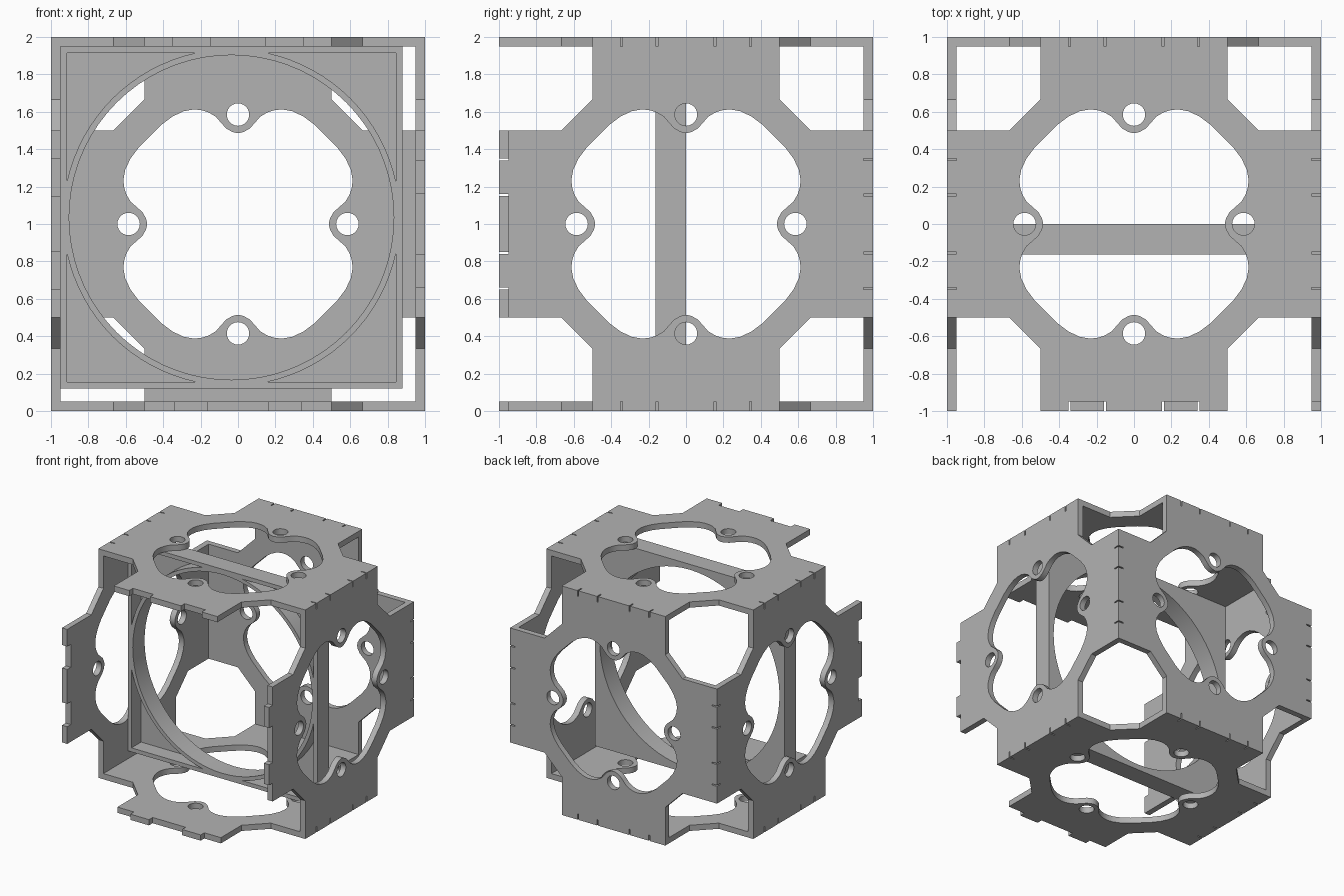
import bpy, bmesh
from math import cos, sin, pi, sqrt, atan2
from mathutils import Matrix, Vector

cube = bpy.data.objects.get("Cube")
if cube:
    bpy.data.objects.remove(cube, do_unlink=True)

GREY = (0.45, 0.45, 0.45, 1)
mat = bpy.data.materials.new("plain grey")
mat.use_nodes = True
mat.diffuse_color = GREY
mat.node_tree.nodes["Principled BSDF"].inputs["Base Color"].default_value = GREY

T = 0.05          # plate thickness
ARM = 0.5         # half width of the plate arms
CENTRE = Vector((0, 0, 1))


def sheet(name, loops, thick, matrix):
    """Flat sheet with holes, extruded evenly about its local z = 0."""
    curve = bpy.data.curves.new(name, 'CURVE')
    curve.dimensions = '2D'
    curve.fill_mode = 'BOTH'
    curve.extrude = thick / 2
    for loop in loops:
        spline = curve.splines.new('POLY')
        spline.points.add(len(loop) - 1)
        for point, (x, y) in zip(spline.points, loop):
            point.co = (x, y, 0, 1)
        spline.use_cyclic_u = True
    temp = bpy.data.objects.new(name, curve)
    bpy.context.collection.objects.link(temp)
    bpy.context.view_layer.update()
    mesh = bpy.data.meshes.new_from_object(
        temp.evaluated_get(bpy.context.evaluated_depsgraph_get()))
    bpy.data.objects.remove(temp, do_unlink=True)
    bm = bmesh.new()
    bm.from_mesh(mesh)
    bmesh.ops.remove_doubles(bm, verts=bm.verts, dist=0.0001)
    bmesh.ops.recalc_face_normals(bm, faces=bm.faces)
    bm.to_mesh(mesh)
    bm.free()
    mesh.materials.clear()
    mesh.materials.append(mat)
    obj = bpy.data.objects.new(name, mesh)
    bpy.context.collection.objects.link(obj)
    obj.matrix_world = matrix
    for other in bpy.context.selected_objects:
        other.select_set(False)
    obj.select_set(True)
    bpy.context.view_layer.objects.active = obj
    bpy.ops.object.shade_smooth_by_angle(angle=0.5)
    return obj


def circle(cx, cy, r, n):
    return [(cx + r * cos(2 * pi * i / n), cy + r * sin(2 * pi * i / n)) for i in range(n)]


def turn(points, k):
    """Rotate points by k quarter turns."""
    for _ in range(k):
        points = [(-y, x) for x, y in points]
    return points


def edge_profile(kind):
    """Finger joint edge on the +x arm; 'slots' and 'tabs' mate with a small gap."""
    if kind == 'slots':
        base, other, lo, hi = 1, 1 - T, 0.15, 0.35
    else:
        base, other, lo, hi = 1 - T, 1, 0.16, 0.34
    pts = [(2 / 3, -ARM), (base, -ARM)]
    for a, b in ((-hi, -lo), (lo, hi)):
        pts += [(base, a), (other, a), (other, b), (base, b)]
    return pts + [(base, ARM), (2 / 3, ARM)]


# Four-lobed opening, one eighth mirrored and turned
eighth = [(0.485, 0), (0.492, 0.03), (0.51, 0.062), (0.54, 0.09), (0.573, 0.118),
          (0.597, 0.158), (0.61, 0.2), (0.612, 0.24), (0.603, 0.29), (0.575, 0.35),
          (0.53, 0.41)]
quarter = eighth + [(0.47, 0.47)] + [(y, x) for x, y in eighth[:0:-1]]
opening = [p for k in range(4) for p in turn(quarter, k)]
screw_holes = [turn(circle(0.585, 0, 0.06, 24), k) for k in range(4)]


def plate(name, u, v, kinds):
    u, v = Vector(u), Vector(v)
    n = u.cross(v)
    outline = [p for k, kind in enumerate(kinds) for p in turn(edge_profile(kind), k)]
    matrix = Matrix((u, v, n)).transposed().to_4x4()
    matrix.translation = CENTRE + n * (1 - T / 2)
    sheet(name, [outline, opening] + screw_holes, T, matrix)


# Five outer plates; edges listed as +u, +v, -u, -v
S, B = 'slots', 'tabs'
plate("top_plate", (1, 0, 0), (0, 1, 0), (S, B, S, S))
plate("bottom_plate", (1, 0, 0), (0, -1, 0), (S, B, S, B))
plate("right_side_plate", (0, -1, 0), (0, 0, 1), (S, B, B, B))
plate("left_side_plate", (0, 1, 0), (0, 0, 1), (B, B, B, B))
plate("back_plate", (-1, 0, 0), (0, 0, 1), (S, S, S, S))

# Inner square tray with a round opening and open corner pockets facing forward
HALF, WALL, DEPTH, FLOOR = 0.915, 0.035, 0.163, 0.03
R_IN, R_OUT = 0.868, 0.9
inner = HALF - WALL
square = [(HALF, HALF), (-HALF, HALF), (-HALF, -HALF), (HALF, -HALF)]
bore = circle(0, 0, R_IN, 72)


def corner_pocket():
    start = atan2(sqrt(R_OUT ** 2 - inner ** 2), inner)
    steps = 16
    arc = [start + (pi / 2 - 2 * start) * i / steps for i in range(steps + 1)]
    return [(inner, inner)] + [(R_OUT * cos(a), R_OUT * sin(a)) for a in reversed(arc)]


def tray_matrix(y):
    return Matrix.Translation((-0.035, y, 1.035)) @ Matrix.Rotation(pi / 2, 4, 'X')


pockets = [turn(corner_pocket(), k) for k in range(4)]
sheet("tray_walls", [square, bore] + pockets, DEPTH - FLOOR, tray_matrix(-(DEPTH + FLOOR) / 2))
sheet("tray_floor", [square, bore], FLOOR, tray_matrix(-FLOOR / 2))
